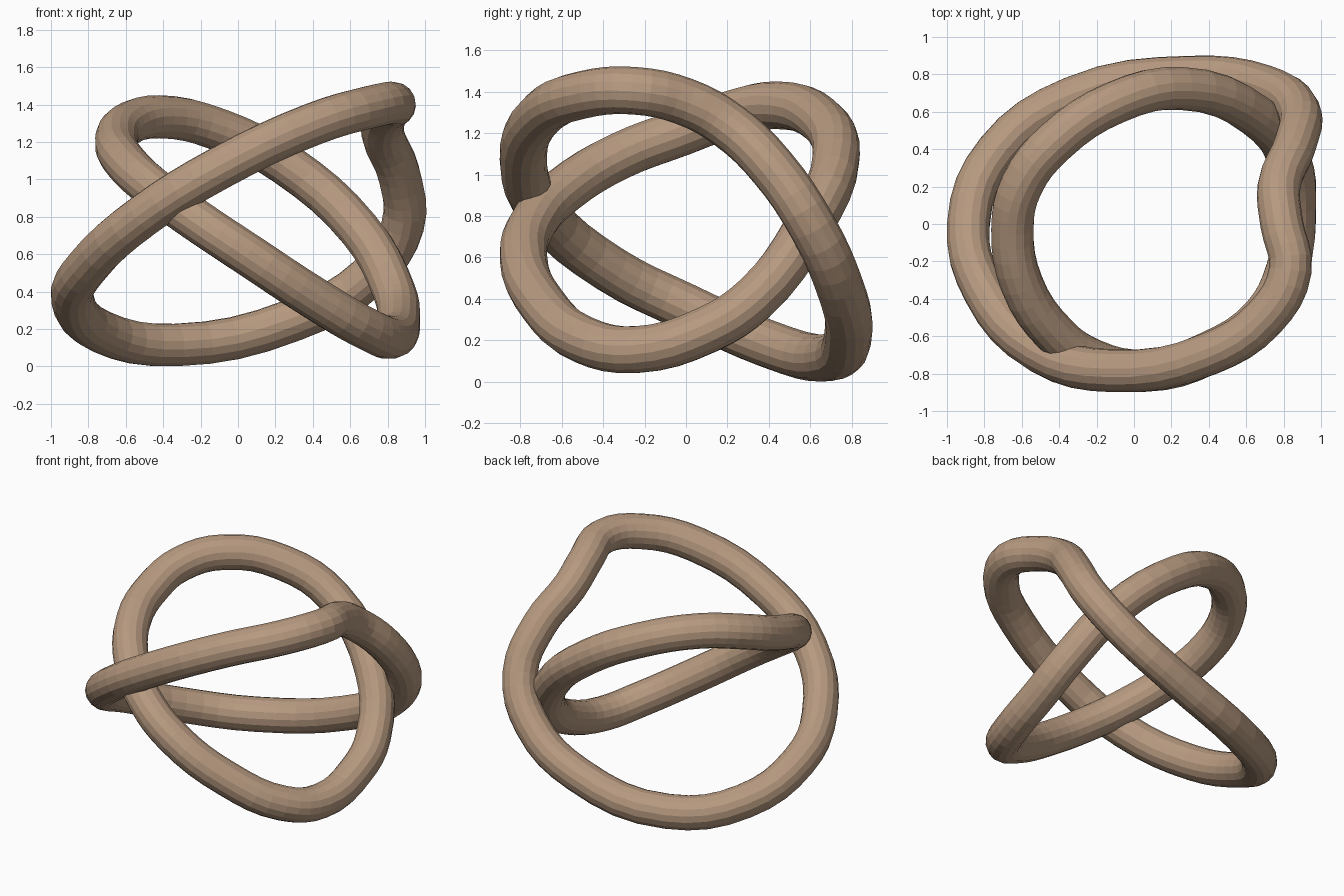
import bpy

if "Cube" in bpy.data.objects:
    bpy.data.objects.remove(bpy.data.objects["Cube"])

RADIUS = 0.115


def tube_ring(name, points):
    """Closed round tube swept along a smooth path."""
    curve = bpy.data.curves.new(name, 'CURVE')
    curve.dimensions = '3D'
    curve.resolution_u = 4
    curve.bevel_depth = RADIUS
    curve.bevel_resolution = 6
    spline = curve.splines.new('BEZIER')
    spline.bezier_points.add(len(points) - 1)
    for bp, co in zip(spline.bezier_points, points):
        bp.co = co
        bp.handle_left_type = bp.handle_right_type = 'AUTO'
    spline.use_cyclic_u = True
    spline.use_smooth = False
    obj = bpy.data.objects.new(name, curve)
    bpy.context.collection.objects.link(obj)
    bpy.ops.object.select_all(action='DESELECT')
    obj.select_set(True)
    bpy.context.view_layer.objects.active = obj
    bpy.ops.object.convert(target='MESH')
    obj = bpy.context.object
    # warm brown, flat faceted
    obj.data.materials.clear()
    obj.data.materials.append(brown)
    obj.data.polygons.foreach_set('use_smooth', [False] * len(obj.data.polygons))
    return obj


brown = bpy.data.materials.new("brown")
brown.diffuse_color = (0.47, 0.32, 0.215, 1)
brown.use_nodes = True
brown.node_tree.nodes["Principled BSDF"].inputs["Base Color"].default_value = brown.diffuse_color

# Larger ring: low on the left, high on the right, dented at the right side
tube_ring("outer_ring", [
    (-0.885, 0, 0.36), (-0.73, 0.39, 0.185), (-0.33, 0.675, 0.115),
    (0.3, 0.785, 0.25), (0.7, 0.735, 0.48), (0.88, 0.61, 0.75),
    (0.86, 0.42, 1.03), (0.775, 0.2, 1.24), (0.79, 0, 1.35),
    (0.835, -0.25, 1.405), (0.7, -0.5, 1.385), (0.4, -0.695, 1.295),
    (-0.1, -0.785, 1.06), (-0.5, -0.685, 0.81), (-0.8, -0.36, 0.54)])

# Smaller ring: tilted the other way, interlocked with the first
tube_ring("inner_ring", [
    (-0.65, -0.02, 1.205), (-0.6, 0.21, 1.29), (-0.42, 0.44, 1.335),
    (-0.1, 0.65, 1.265), (0.25, 0.725, 1.085), (0.65, 0.58, 0.73),
    (0.835, 0.33, 0.4), (0.86, 0.1, 0.25), (0.82, -0.24, 0.155),
    (0.69, -0.49, 0.2), (0.4, -0.69, 0.37), (0.05, -0.785, 0.6),
    (-0.22, -0.73, 0.78), (-0.42, -0.59, 0.925), (-0.6, -0.32, 1.09)])
